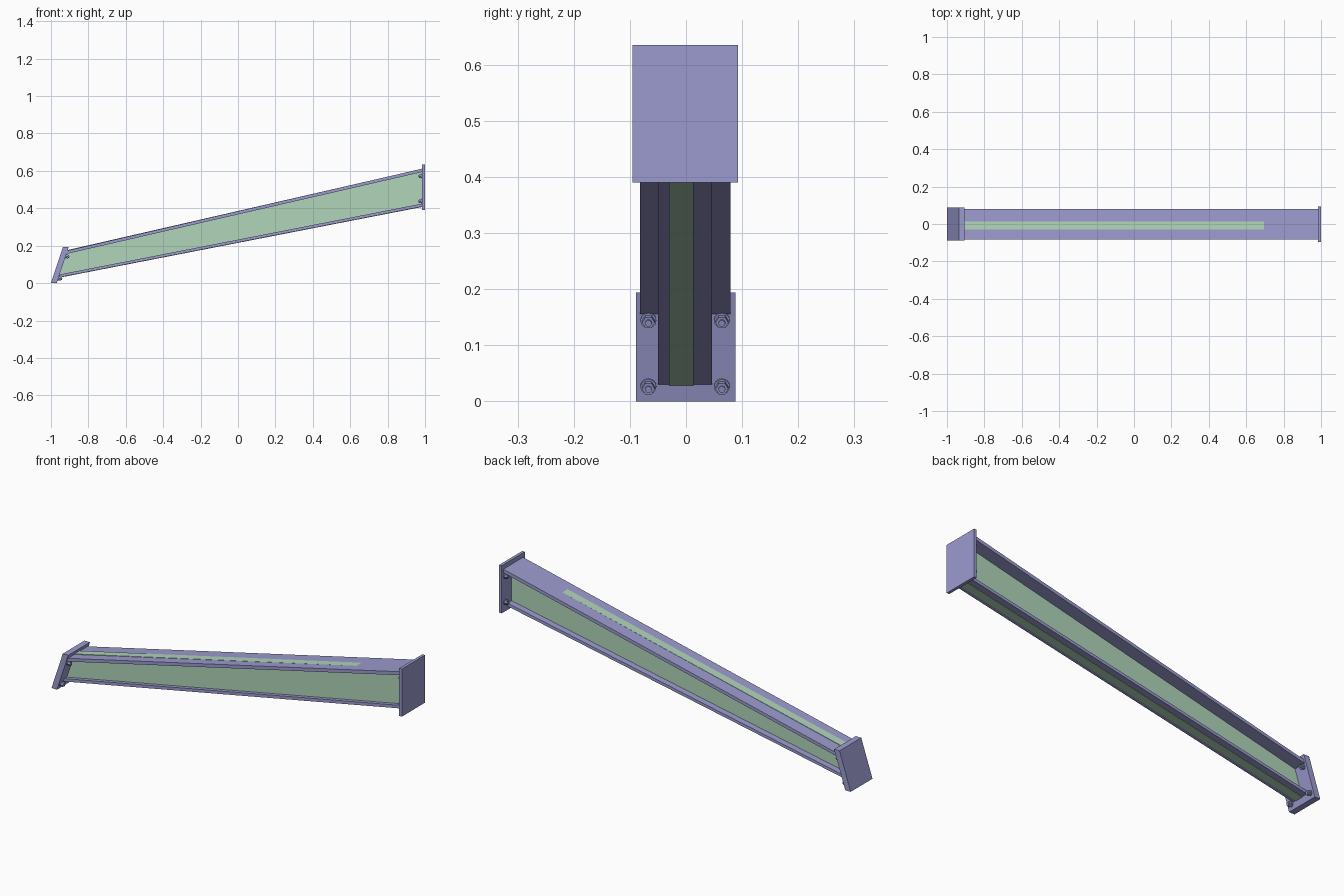
import bpy, bmesh, math
from mathutils import Vector, Matrix

if "Cube" in bpy.data.objects:
    bpy.data.objects.remove(bpy.data.objects["Cube"])


def material(name, rgb):
    m = bpy.data.materials.new(name)
    m.diffuse_color = (*rgb, 1)
    m.use_nodes = True
    m.node_tree.nodes["Principled BSDF"].inputs["Base Color"].default_value = m.diffuse_color
    return m


steel = material("lavender steel", (0.33, 0.33, 0.63))
web_green = material("pale green", (0.44, 0.66, 0.49))


def finish(bm, name, mat):
    bmesh.ops.recalc_face_normals(bm, faces=bm.faces)
    me = bpy.data.meshes.new(name)
    bm.to_mesh(me)
    bm.free()
    me.materials.append(mat)
    ob = bpy.data.objects.new(name, me)
    bpy.context.collection.objects.link(ob)
    return ob


def slab(name, profile, y0, y1, mat):
    """Side profile in x/z, extruded from y0 to y1."""
    bm = bmesh.new()
    face = bm.faces.new([bm.verts.new((x, y0, z)) for x, z in profile])
    ext = bmesh.ops.extrude_face_region(bm, geom=[face])
    bmesh.ops.translate(bm, vec=(0, y1 - y0, 0),
                        verts=[v for v in ext["geom"] if isinstance(v, bmesh.types.BMVert)])
    return finish(bm, name, mat)


def plate_x(z):
    """Inner face of the leaning base plate at height z."""
    return -0.969 + 0.064 * z / 0.194


# end plates
slab("base_plate", [(-1, 0), (-0.969, 0), (-0.905, 0.194), (-0.936, 0.194)],
     -0.089, 0.088, steel)
slab("upper_end_plate", [(0.985, 0.39), (1, 0.39), (1, 0.635), (0.985, 0.635)],
     -0.095, 0.093, steel)


# sloping flanges, running from plate to plate
def flange(name, z_left, z_right, thick, y0, y1):
    slab(name, [(plate_x(z_left), z_left), (0.985, z_right),
                (0.985, z_right + thick), (plate_x(z_left + thick), z_left + thick)],
         y0, y1, steel)


flange("top_flange", 0.156, 0.594, 0.018, -0.082, 0.079)
flange("bottom_flange", 0.030, 0.409, 0.016, -0.050, 0.046)

# tapered web, standing slightly proud of both flanges
slab("web", [(plate_x(0.028), 0.028), (0.985, 0.407), (0.985, 0.6115), (plate_x(0.177), 0.177)],
     -0.030, 0.013, web_green)


# hexagon bolts with washers on the inner side of each plate
def bolt(name, pos, axis):
    bm = bmesh.new()
    for sides, radius, z0, z1 in ((24, 0.014, 0, 0.004), (6, 0.0115, 0.004, 0.016),
                                  (16, 0.006, 0.016, 0.020)):
        bmesh.ops.create_cone(bm, cap_ends=True, segments=sides, radius1=radius,
                              radius2=radius, depth=z1 - z0,
                              matrix=Matrix.Translation((0, 0, (z0 + z1) / 2)))
    turn = Vector((0, 0, 1)).rotation_difference(axis).to_matrix().to_4x4()
    bm.transform(Matrix.Translation(pos) @ turn)
    finish(bm, name, steel)


lean = Vector((0.194, 0, -0.064)).normalized()
for y in (-0.067, 0.064):
    for z in (0.027, 0.145):
        bolt("base_bolt", Vector((plate_x(z), y, z)), lean)
    for z in (0.438, 0.572):
        bolt("upper_bolt", Vector((0.985, y, z)), Vector((-1, 0, 0)))
